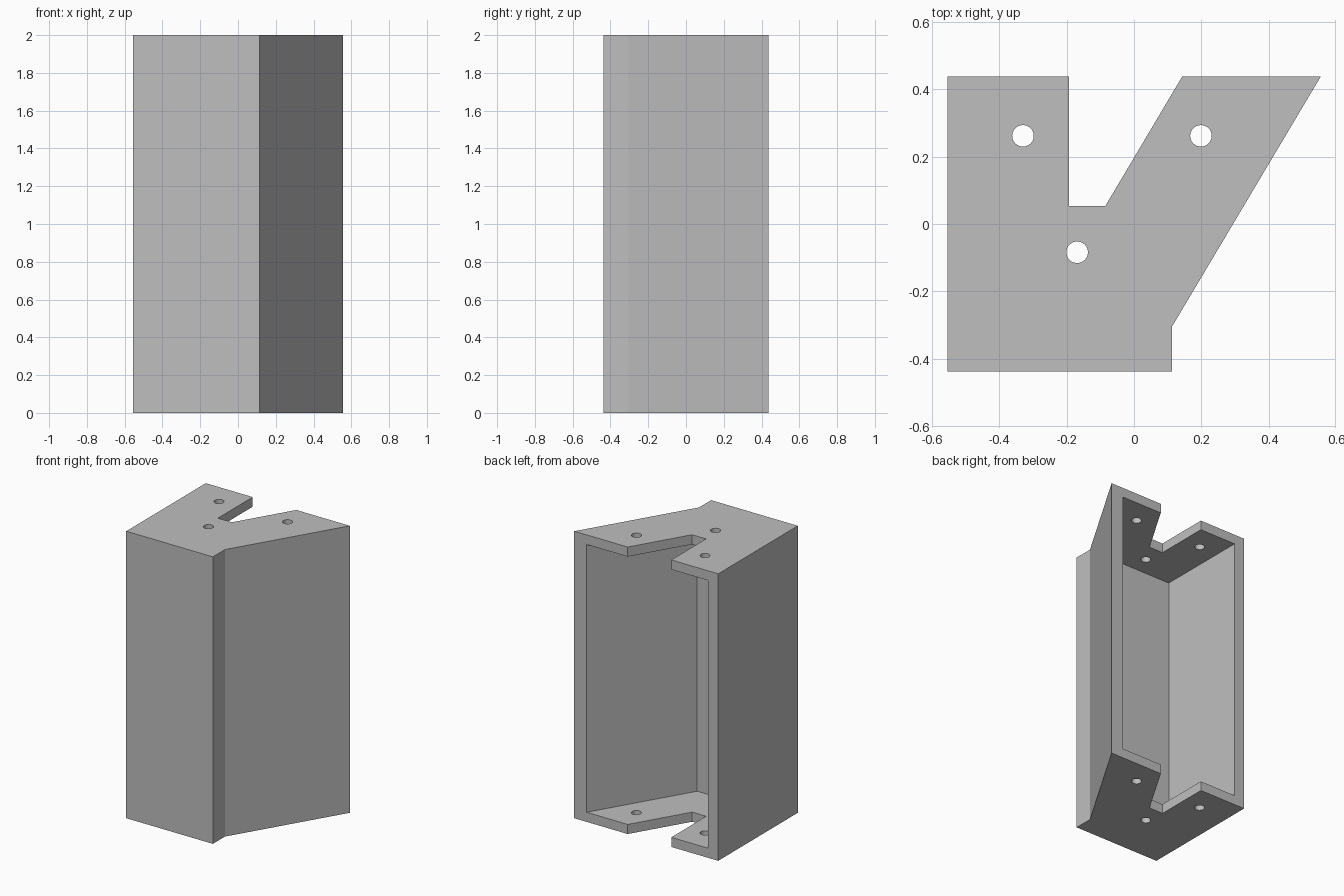
import bpy
import bmesh

cube = bpy.data.objects.get("Cube")
if cube:
    bpy.data.objects.remove(cube, do_unlink=True)

HEIGHT = 2.0
PLATE = 0.067      # end plate thickness
HOLE_RADIUS = 0.032

steel = bpy.data.materials.new("plain grey")
steel.use_nodes = True
grey = (0.52, 0.52, 0.52, 1)
steel.diffuse_color = grey
steel.node_tree.nodes["Principled BSDF"].inputs["Base Color"].default_value = grey


def prism(name, outline, bottom, top):
    """Extrude a counter-clockwise plan outline from bottom to top."""
    bm = bmesh.new()
    base = bm.faces.new([bm.verts.new((x, y, bottom)) for x, y in outline])
    side = bmesh.ops.extrude_face_region(bm, geom=[base])
    verts = [v for v in side["geom"] if isinstance(v, bmesh.types.BMVert)]
    bmesh.ops.translate(bm, verts=verts, vec=(0, 0, top - bottom))
    bmesh.ops.recalc_face_normals(bm, faces=bm.faces)
    mesh = bpy.data.meshes.new(name)
    bm.to_mesh(mesh)
    bm.free()
    mesh.materials.append(steel)
    obj = bpy.data.objects.new(name, mesh)
    bpy.context.collection.objects.link(obj)
    return obj


def cut(target, cutter):
    """Subtract the cutter from the target, then remove the cutter."""
    cutter.hide_render = True
    mod = target.modifiers.new("cut", "BOOLEAN")
    mod.operation = "DIFFERENCE"
    mod.solver = "EXACT"
    mod.object = cutter
    bpy.context.view_layer.objects.active = target
    bpy.ops.object.modifier_apply(modifier=mod.name)
    bpy.data.objects.remove(cutter, do_unlink=True)


# Notched outer body with one slanted side
bracket = prism("bracket_body", [
    (-0.555, -0.438), (0.113, -0.438), (0.113, -0.305), (0.555, 0.438),
    (0.143, 0.438), (-0.085, 0.054), (-0.193, 0.054), (-0.193, 0.438),
    (-0.555, 0.438)], 0, HEIGHT)

# Cavity open to the back, leaving two side walls, a thick front and end plates
cut(bracket, prism("cavity_cutter", [
    (-0.476, -0.22), (0.068, -0.22), (0.556, 0.6), (-0.476, 0.6)],
    PLATE, HEIGHT - PLATE))

# Bolt holes through both end plates
for x, y in [(-0.33, 0.262), (0.199, 0.262), (-0.169, -0.084)]:
    bpy.ops.mesh.primitive_cylinder_add(
        vertices=32, radius=HOLE_RADIUS, depth=HEIGHT + 0.2,
        location=(x, y, HEIGHT / 2))
    hole = bpy.context.object
    hole.name = "hole_cutter"
    hole.data.materials.append(steel)
    cut(bracket, hole)

# Smooth hole walls, sharp outer edges
bpy.ops.object.select_all(action="DESELECT")
bracket.select_set(True)
bpy.context.view_layer.objects.active = bracket
bpy.ops.object.shade_smooth_by_angle()
